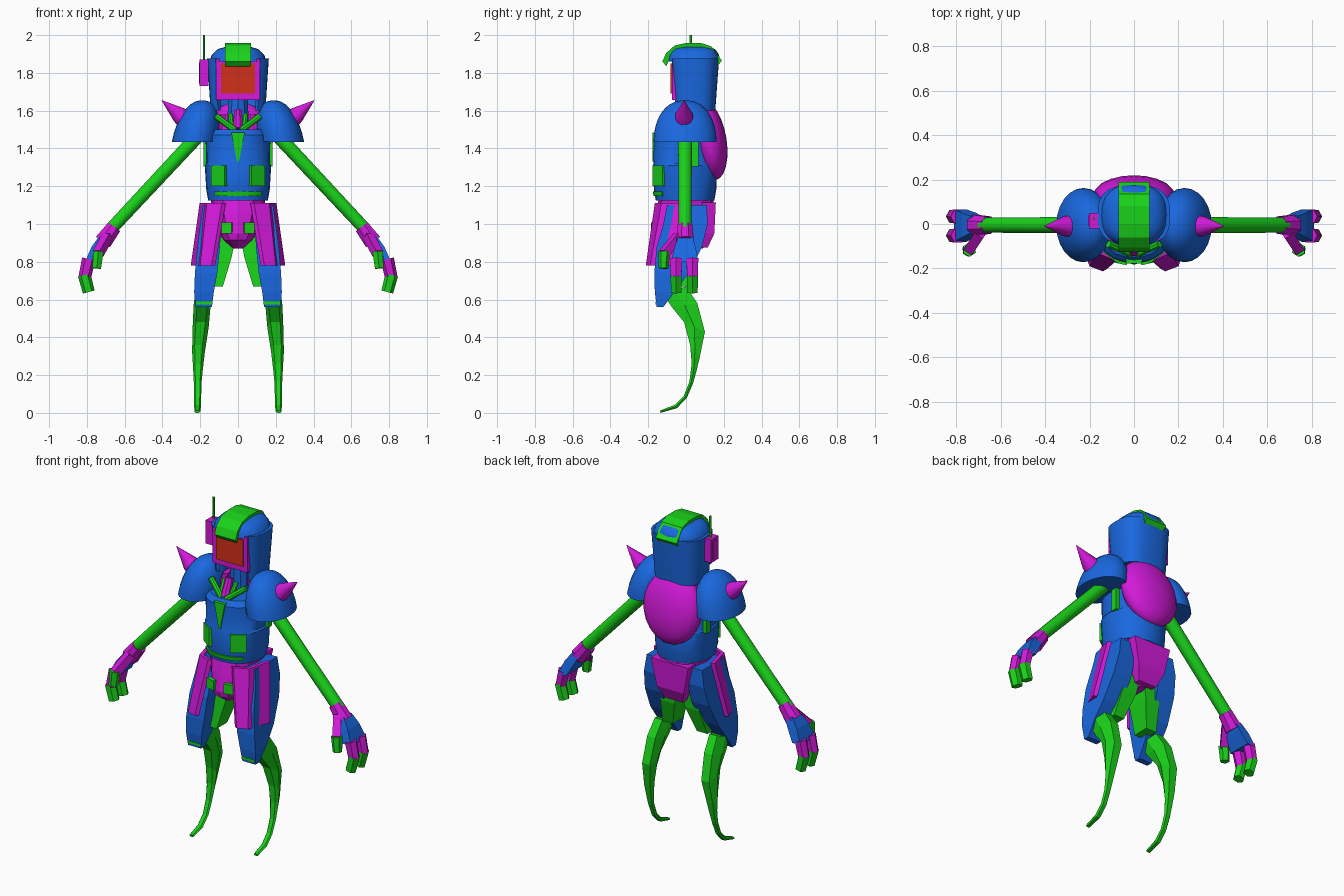
import bpy, bmesh
from math import sin, cos, pi, radians, copysign
from mathutils import Vector, Matrix

if "Cube" in bpy.data.objects:
    bpy.data.objects.remove(bpy.data.objects["Cube"])

COL = {"blue": (0.01, 0.14, 0.75, 1), "green": (0.01, 0.65, 0.01, 1),
       "magenta": (0.65, 0.01, 0.7, 1), "red": (0.65, 0.03, 0.01, 1)}
MAT = {}
for key, c in COL.items():
    MAT[key] = bpy.data.materials.new(key + "_paint")
    MAT[key].diffuse_color = c


def finish(name, bm, mat, mirror=False, smooth=False):
    bmesh.ops.recalc_face_normals(bm, faces=bm.faces)
    me = bpy.data.meshes.new(name)
    bm.to_mesh(me)
    bm.free()
    ob = bpy.data.objects.new(name, me)
    bpy.context.collection.objects.link(ob)
    me.materials.append(MAT[mat])
    if mirror:
        ob.modifiers.new("Mirror", "MIRROR").use_mirror_merge = False
    if smooth:
        bpy.ops.object.select_all(action="DESELECT")
        ob.select_set(True)
        bpy.context.view_layer.objects.active = ob
        bpy.ops.object.shade_smooth_by_angle(angle=radians(35))
    return ob


def loft(name, rings, mat, **kw):
    bm = bmesh.new()
    vs = [[bm.verts.new(p) for p in r] for r in rings]
    n = len(rings[0])
    for a, b in zip(vs, vs[1:]):
        for i in range(n):
            bm.faces.new((a[i], a[(i + 1) % n], b[(i + 1) % n], b[i]))
    bm.faces.new(vs[0])
    bm.faces.new(vs[-1])
    return finish(name, bm, mat, **kw)


def spow(v, e):
    return copysign(abs(v) ** (2 / e), v)


def ell(cx, cy, z, a, b, n=20, e=2):
    return [(cx + a * spow(sin(2 * pi * i / n), e), cy - b * spow(cos(2 * pi * i / n), e), z)
            for i in range(n)]


def rect(x0, x1, y0, y1, z):
    return [(x0, y0, z), (x1, y0, z), (x1, y1, z), (x0, y1, z)]


def band(name, cy, low, high, t0, t1, th, mat, e=2, n=20, **kw):
    """Curved wall; low/high = (half x, half y, z); angle 0 faces front."""
    rings = []
    for i in range(n + 1):
        t = radians(t0 + (t1 - t0) * i / n)
        s, c = spow(sin(t), e), spow(cos(t), e)
        rings.append([((a - d) * s, cy - (b - d) * c, z) for a, b, z, d in
                      ((*low, 0), (*high, 0), (*high, th), (*low, th))])
    return loft(name, rings, mat, **kw)


def limb(name, pts, radii, sides, mat, **kw):
    """Straight-sided limb through points, section kept along the overall direction."""
    pts = [Vector(p) for p in pts]
    q = (pts[-1] - pts[0]).to_track_quat("Z", "Y")
    rings = []
    for p, r in zip(pts, radii):
        rings.append([p + q @ Vector((r * cos(2 * pi * (i + .5) / sides),
                                      r * sin(2 * pi * (i + .5) / sides), 0)) for i in range(sides)])
    return loft(name, rings, mat, **kw)


def box(name, c, s, mat, rz=0, **kw):
    bm = bmesh.new()
    m = Matrix.Translation(c) @ Matrix.Rotation(radians(rz), 4, "Z") @ Matrix.Diagonal((*s, 1))
    bmesh.ops.create_cube(bm, size=1, matrix=m)
    return finish(name, bm, mat, **kw)


def ball(name, c, r, mat, rx=0, **kw):
    bm = bmesh.new()
    m = Matrix.Translation(c) @ Matrix.Rotation(radians(rx), 4, "X") @ Matrix.Diagonal((*r, 1))
    bmesh.ops.create_uvsphere(bm, u_segments=20, v_segments=12, radius=1, matrix=m)
    return finish(name, bm, mat, smooth=True, **kw)


# Helmet: cap, side-and-back shell, face frame, visor, crest
loft("helmet_cap", [ell(0, .04, z, a, b, 24, 2.5) for z, a, b in
     ((1.86, .15, .14), (1.895, .14, .135), (1.925, .11, .115), (1.94, .06, .08))], "blue", smooth=True)
band("helmet_shell", .04, (.145, .115, 1.6), (.163, .135, 1.875), 40, 320, .02, "blue", e=2.8, n=28, smooth=True)
box("face_frame", (0, -.02, 1.765), (.235, .11, .215), "magenta")
box("visor", (0, -.04, 1.77), (.18, .085, .16), "red")
crest = [(-.125, 1.86), (-.105, 1.905), (-.06, 1.945), (0, 1.958), (.08, 1.958), (.135, 1.94), (.19, 1.865)]
loft("helmet_crest", [[(-.07, y, z), (.07, y, z), (.065, .04 + (y - .04) * .87, z - .025),
     (-.065, .04 + (y - .04) * .87, z - .025)] for y, z in crest], "green")
box("ear_radio", (-.18, .015, 1.8), (.045, .07, .14), "magenta")
box("ear_radio_cover", (-.2, .015, 1.8), (.012, .045, .11), "magenta")
limb("antenna", [(-.18, .025, 1.86), (-.18, .025, 2)], [.006, .006], 6, "green")
limb("neck", [(0, .02, 1.48), (0, .02, 1.68)], [.06, .055], 10, "blue")

# Torso with trim
loft("torso", [ell(0, -.005, z, a, b, 24, 2.2) for z, a, b in
     ((1.125, .158, .155), (1.18, .168, .165), (1.31, .176, .17), (1.32, .168, .167),
      (1.47, .172, .168), (1.5, .15, .145))], "blue", smooth=True)
box("side_lining", (.17, .045, 1.38), (.025, .04, .15), "green", mirror=True)
loft("chest_wedge", [[(-w, y, z), (w, y, z), (w, -.14, z), (-w, -.14, z)] for w, y, z in
     ((.005, -.178, 1.33), (.036, -.178, 1.485))], "green")
box("chest_pocket", (.098, -.139, 1.255), (.09, .03, .11), "green", rz=36, mirror=True)
band("waist_stripe", -.005, (.168, .166, 1.148), (.173, .171, 1.172), -45, 45, .02, "green", e=2.2, n=10)

# Collar straps, throat clasp and shoulder joints
limb("collar_strap", [(.115, -.09, 1.57), (.015, -.135, 1.495)], [.017, .017], 8, "green", mirror=True)
limb("throat_strap", [(.04, -.07, 1.58), (.03, -.125, 1.49)], [.014, .014], 8, "green", mirror=True)
limb("throat_clasp", [(0, -.08, 1.6), (0, -.12, 1.5)], [.022, .028], 8, "magenta")
band("collar", .03, (.13, .12, 1.5), (.1, .1, 1.58), 60, 300, .03, "magenta", n=16)
ball("shoulder_joint", (.16, -.02, 1.51), (.06, .08, .06), "magenta", mirror=True)

# Back shell
ball("back_shell", (0, .125, 1.44), (.185, .09, .21), "magenta", rx=9)

# Shoulder domes and spikes
dome = []
for k in range(9):
    p = radians(k * 10.8)
    dome.append([(x - .04 * sin(p), y, z + .06 * cos(p) * max(0, .17 - x)) for x, y, z in
                 ell(.228, -.005, 1.435 + .22 * sin(p), .122 * cos(p) ** .85, .167 * cos(p) ** .85, 24)])
loft("shoulder_dome", dome, "blue", mirror=True, smooth=True)
limb("shoulder_spike", [(.285, -.01, 1.555), (.31, -.01, 1.577), (.404, -.01, 1.655)],
     [.05, .046, .001], 12, "magenta", mirror=True, smooth=True)

# Arms and hands
limb("arm", [(.19, -.005, 1.49), (.68, -.005, .965)], [.038, .035], 12, "green", mirror=True, smooth=True)
limb("wrist_cuff", [(.655, -.005, .985), (.715, -.005, .905)], [.042, .05], 8, "magenta", mirror=True)
loft("palm", [rect(.685, .735, -.04, .035, .935), rect(.71, .775, -.06, .05, .88),
              rect(.755, .81, -.08, .066, .8)], "blue", mirror=True)
limb("thumb_base", [(.69, -.04, .935), (.74, -.115, .845)], [.032, .032], 4, "magenta", mirror=True)
limb("thumb_tip", [(.74, -.115, .855), (.748, -.12, .765)], [.032, .026], 6, "green", mirror=True)
for label, y in (("front", -.052), ("rear", .034)):
    limb(label + "_finger", [(.79, y, .815), (.812, y, .715)], [.036, .033], 6, "magenta", mirror=True)
    limb(label + "_fingertip", [(.814, y, .73), (.79, y, .64)], [.034, .032], 6, "green", mirror=True)

# Pelvis, buckle squares and skirt panels
loft("pelvis", [ell(0, cy, z, a, b, 12, 2.4) for z, a, b, cy in
     ((1.13, .145, .145, 0), (1.05, .13, .16, -.005), (.95, .1, .158, -.025), (.915, .08, .145, -.03),
      (.87, .03, .1, -.01))], "magenta")
box("buckle_square", (.057, -.165, .978), (.055, .03, .058), "green", rz=12, mirror=True)
panel = []
for top, low in (((.085, -.165), (.14, -.213)), ((.165, -.13), (.2, -.19)), ((.203, .015), (.25, -.05))):
    (tx, ty), (lx, ly) = top, low
    panel.append([(tx, ty, 1.112), (lx, ly, .78), (lx - .02, ly + .012, .78), (tx - .02, ty + .012, 1.112)])
loft("skirt_panel", panel, "magenta", mirror=True)
loft("rear_panel", [rect(-.06, .06, .08, .115, .875), rect(-.09, .09, .08, .15, .95),
                    rect(-.125, .125, .08, .158, 1.115)], "magenta")

# Legs: thigh armour, inner thigh, knee trim, running blade
loft("thigh_armour", [rect(.09, .185, -.1, .11, 1.1), rect(.09, .2, -.12, .115, 1.0),
     rect(.095, .215, -.155, .085, .88), rect(.11, .228, -.168, .015, .74),
     rect(.128, .232, -.165, -.06, .64), rect(.138, .225, -.155, -.12, .56)], "blue", mirror=True)
loft("inner_thigh", [rect(.012, .1, -.07, .07, .93), rect(.035, .13, -.08, .06, .82),
     rect(.08, .15, -.09, .01, .67)], "green", mirror=True)
box("knee_trim", (.18, -.15, .582), (.085, .024, .014), "green", mirror=True)
# front y, front z, back y, back z, inner x, outer x
blade = [(-.12, .63, 0, .67, .14, .225), (-.075, .56, .06, .58, .145, .235),
         (-.01, .48, .1, .43, .155, .24), (.022, .36, .072, .29, .175, .243),
         (.03, .26, .055, .22, .185, .238), (.018, .165, .037, .155, .193, .234),
         (-.012, .09, .005, .08, .195, .232), (-.06, .042, -.048, .025, .196, .232),
         (-.137, .013, -.135, 0, .2, .23)]
rings = []
for fy, fz, by, bz, xi, xo in blade:
    m, w = (xi + xo) / 2, (xo - xi) * .3
    cy, cz = (fy + by) / 2, (fz + bz) / 2
    rings.append([(m - w, fy, fz), (m + w, fy, fz), (xo, cy, cz),
                  (m + w, by, bz), (m - w, by, bz), (xi, cy, cz)])
loft("running_blade", rings, "green", mirror=True)

for m in bpy.data.materials:
    if m.users and not m.is_grease_pencil:
        m.use_nodes = True
        m.node_tree.nodes["Principled BSDF"].inputs["Base Color"].default_value = m.diffuse_color
